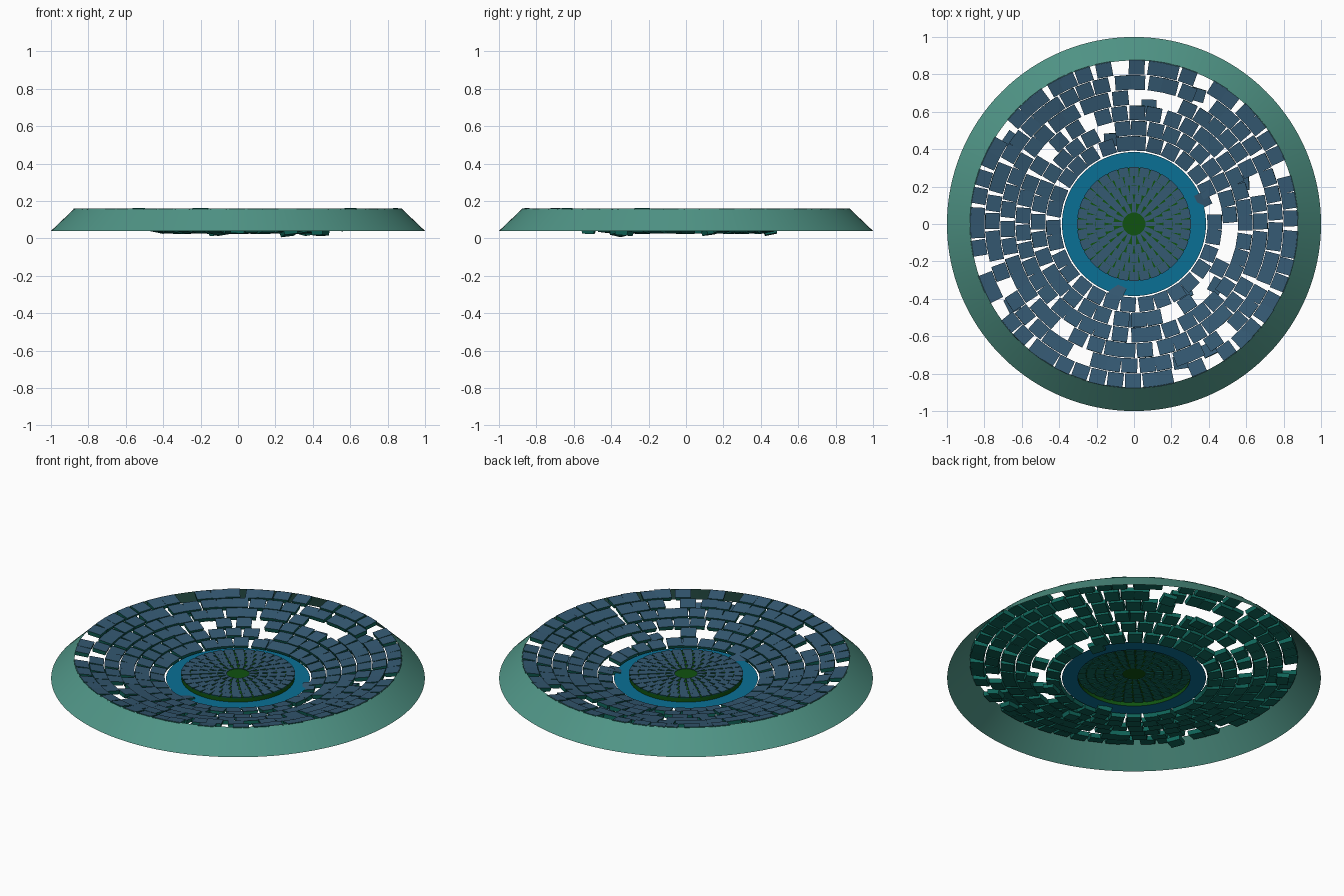
import bpy, bmesh, random
from math import radians, degrees, pi, tan, cos, sin, atan2, hypot
from mathutils import Matrix, Vector

if "Cube" in bpy.data.objects:
    bpy.data.objects.remove(bpy.data.objects["Cube"])

random.seed(4)


def mat(name, c):
    m = bpy.data.materials.new(name)
    m.diffuse_color = (*c, 1)
    m.use_nodes = True
    m.node_tree.nodes["Principled BSDF"].inputs["Base Color"].default_value = m.diffuse_color
    return m


RIM = mat("rim_teal", (0.08, 0.30, 0.24))
SLATE = mat("tile_slate", (0.035, 0.10, 0.17))
TEAL = mat("tile_teal", (0.005, 0.13, 0.10))
BLUE = mat("ring_blue", (0.003, 0.16, 0.30))
GREEN = mat("hub_green", (0.005, 0.085, 0.005))


def finish(name, bm, mats, smooth=True):
    me = bpy.data.meshes.new(name)
    bm.to_mesh(me)
    bm.free()
    ob = bpy.data.objects.new(name, me)
    bpy.context.collection.objects.link(ob)
    for m in mats:
        me.materials.append(m)
    if smooth:
        bpy.context.view_layer.objects.active = ob
        ob.select_set(True)
        bpy.ops.object.shade_smooth_by_angle(angle=radians(35))
        ob.select_set(False)
    return ob


def lathe(name, profile, m, n=128):
    """Sweep an open (r, z) profile round the z axis."""
    bm = bmesh.new()
    rings = [[bm.verts.new((r * cos(2 * pi * i / n), r * sin(2 * pi * i / n), z))
              for i in range(n)] for r, z in profile]
    for a, b in zip(rings, rings[1:]):
        for i in range(n):
            j = (i + 1) % n
            bm.faces.new((a[i], a[j], b[j], b[i]))
    if profile[-1][0] < 0.07:
        bm.faces.new(rings[-1])
    return finish(name, bm, [m])


def add_tile(bm, matrix, length, width, thick):
    """Block with its top face at local z = 0: slate on top, teal elsewhere."""
    geo = bmesh.ops.create_cube(bm, size=1)
    vs = geo["verts"]
    for v in vs:
        low = v.co.z < 0
        k = 0.9 if low else 1
        v.co = Vector((v.co.x * length * k, v.co.y * width * k, -thick if low else 0))
    for f in {f for v in vs for f in v.link_faces}:
        f.material_index = 0 if all(abs(v.co.z) < 1e-6 for v in f.verts) else 1
    bmesh.ops.transform(bm, matrix=matrix, verts=vs)


def place(r, a, z, tilt=0.0):
    return (Matrix.Rotation(a, 4, 'Z') @ Matrix.Translation((r, 0, z))
            @ Matrix.Rotation(-tilt, 4, 'Y'))


# Sloping outer wall, flat inner ring and raised hub
lathe("outer_wall", [(1.0, 0.04), (0.874, 0.16)], RIM)
lathe("inner_ring", [(0.385, 0.04), (0.30, 0.04)], BLUE)
lathe("hub_base", [(0.302, 0.04), (0.302, 0.066), (0.06, 0.066), (0.058, 0.066)], GREEN)

# Hub paving: five rings of thin blocks, leaving wedge gaps
bm = bmesh.new()
step = 0.049
for k in range(5):
    n = 16 + 4 * k
    r0 = 0.06 + step * k
    for i in range(n):
        a = 2 * pi * (i + 0.5 * (k % 2)) / n
        add_tile(bm, place(r0 + step / 2, a, 0.07), step * 0.99, 2 * r0 * tan(pi / n), 0.008)
finish("hub_paving", bm, [SLATE, TEAL], False)

# Bowl of tile rings, with missing blocks given as ring: angles in degrees
missing = {
    5: [96, 66, 146, -72, -60, -147, -166, 20],
    4: [-47, -111, -157, 63],
    3: [91, 83, 75, 18, 240],
    2: [113, 138],
    1: [103, -9, -20, -33, -50, -66],
    0: [10],
}
bm = bmesh.new()
depth = 0.0815
for k in range(6):
    r0 = 0.39 + depth * k
    n = round(2 * pi * (r0 + depth / 2) / 0.0915)
    gone = {round((radians(d) - radians(92)) / (2 * pi / n) - 0.5) % n for d in missing[k]}
    w = 2 * r0 * tan(pi / n) * 0.985
    for i in range(n):
        if i in gone:
            continue
        a = radians(92) + 2 * pi * (i + 0.5) / n
        z = 0.055 + 0.0195 * k + random.uniform(-0.002, 0.002)
        add_tile(bm, place(r0 + depth / 2, a + random.uniform(-.02, .02), z,
                           radians(10 + random.uniform(-3, 3))),
                 depth * 0.97, w, 0.024)
finish("bowl_tiles", bm, [SLATE, TEAL], False)

# Loose blocks that dropped below the bowl: x, y, top height
bm = bmesh.new()
loose = [(-.09, -.36, .045), (.37, .13, .045), (0, -.52, .05), (-.65, -.43, .09),
         (-.66, .45, .09), (.08, .63, .08), (.34, .69, .10), (-.12, .45, .045),
         (.58, .22, .07), (.27, -.36, .04), (.25, -.74, .11), (.40, -.67, .10),
         (.44, -.33, .04)]
for x, y, z in loose:
    m = place(hypot(x, y), atan2(y, x), z, radians(random.uniform(-8, 16)))
    m = m @ Matrix.Rotation(random.uniform(-.3, .3), 4, 'Z') \
          @ Matrix.Rotation(random.uniform(-.15, .15), 4, 'X')
    add_tile(bm, m, 0.07, 0.08, 0.024)
finish("loose_tiles", bm, [SLATE, TEAL], False)
